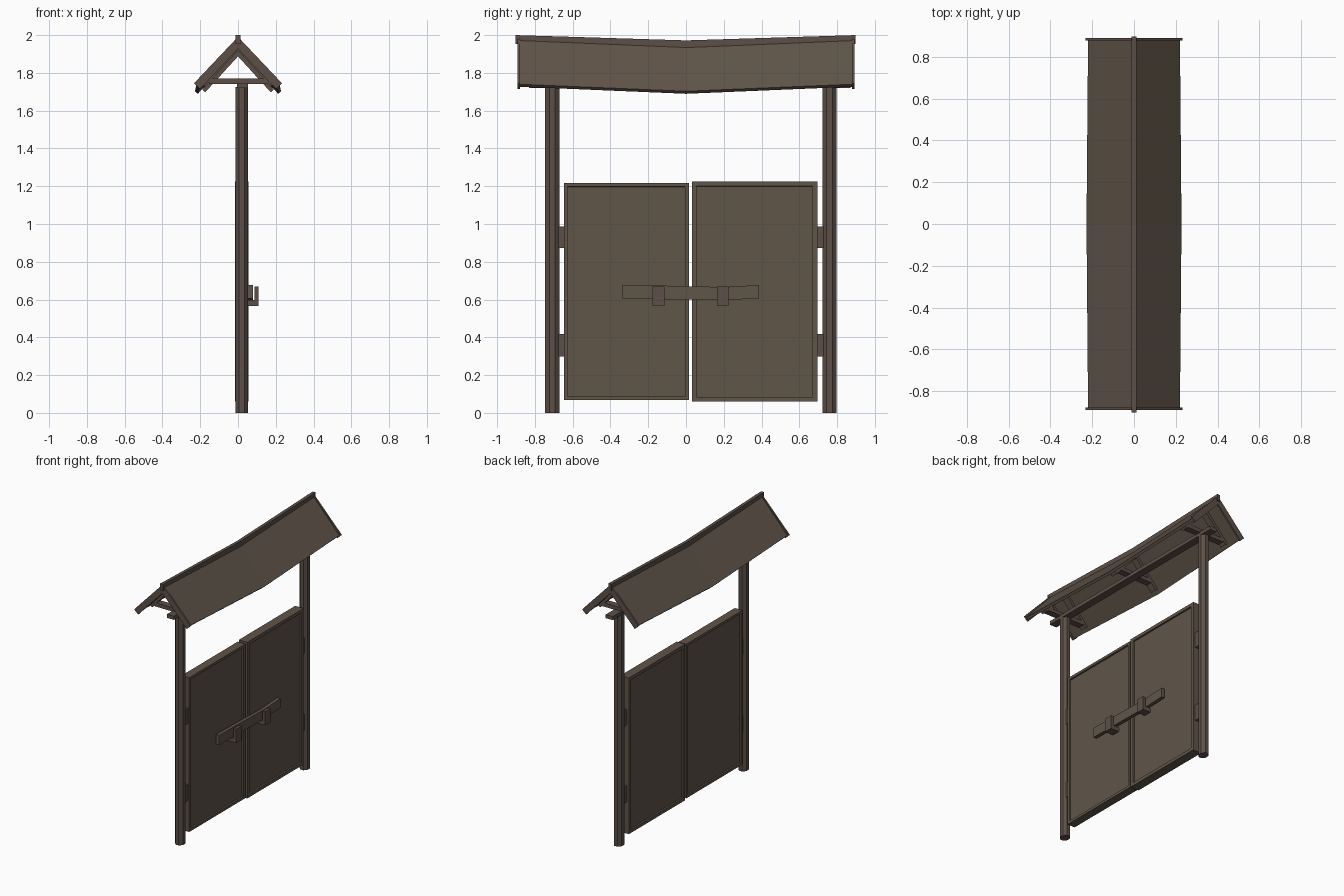
import bpy, bmesh, math
from mathutils import Vector

cube = bpy.data.objects.get("Cube")
if cube:
    bpy.data.objects.remove(cube)


def material(name, rgb):
    m = bpy.data.materials.new(name)
    m.use_nodes = True
    m.diffuse_color = (*rgb, 1)
    m.node_tree.nodes["Principled BSDF"].inputs["Base Color"].default_value = (*rgb, 1)
    return m


PLANK = material("plank brown", (0.115, 0.089, 0.066))
TIMBER = material("timber brown", (0.109, 0.080, 0.064))


def finish(name, bm, mat):
    bmesh.ops.recalc_face_normals(bm, faces=bm.faces)
    me = bpy.data.meshes.new(name)
    bm.to_mesh(me)
    bm.free()
    me.materials.append(mat)
    ob = bpy.data.objects.new(name, me)
    bpy.context.scene.collection.objects.link(ob)
    return ob


def loft(name, sections, mat):
    """Skin matching closed cross-sections and cap both ends."""
    bm = bmesh.new()
    rings = [[bm.verts.new(p) for p in s] for s in sections]
    n = len(rings[0])
    for a, b in zip(rings, rings[1:]):
        for i in range(n):
            j = (i + 1) % n
            bm.faces.new((a[i], a[j], b[j], b[i]))
    bm.faces.new(rings[0])
    bm.faces.new(rings[-1])
    return finish(name, bm, mat)


def box(name, x, y, z, mat):
    rect = lambda v: [(x[0], v, z[0]), (x[1], v, z[0]), (x[1], v, z[1]), (x[0], v, z[1])]
    return loft(name, [rect(y[0]), rect(y[1])], mat)


def sloped(side, y, top, foot_x, foot_z, thick):
    """Cross-section of a sloping board, from the ridge down to its foot."""
    d = Vector((foot_x, foot_z - top)).normalized()
    inner = Vector((d.y, -d.x)) * thick
    drop = thick / d.x
    pts = [(0, top), (foot_x, foot_z), (foot_x + inner.x, foot_z + inner.y), (0, top - drop)]
    return [(side * px, y, pz) for px, pz in pts]


# Posts: eight-sided, slightly flattened
for name, yc in (("front_post", -0.708), ("back_post", 0.76)):
    ring = [(0.02 + 0.035 * math.cos(a), yc + 0.041 * math.sin(a))
            for a in (math.pi / 8 + i * math.pi / 4 for i in range(8))]
    loft(name, [[(px, py, z) for px, py in ring] for z in (0, 1.725)], TIMBER)

# Beam across the posts, with ties on top
box("top_beam", (-0.005, 0.053), (-0.83, 0.87), (1.72, 1.747), TIMBER)
for label, y in (("front", -0.74), ("middle", 0), ("back", 0.74)):
    box(label + "_tie", (-0.15, 0.158), (y - 0.025, y + 0.025), (1.742, 1.77), TIMBER)

# Roof: sagging slopes, gable boards and rafters
SAG = 0.037
for side, label in ((1, "left"), (-1, "right")):
    loft(label + "_roof", [sloped(side, -0.88, 1.984, 0.22, 1.74, 0.02),
                           sloped(side, 0, 1.984 - SAG, 0.2275, 1.74 - SAG, 0.02),
                           sloped(side, 0.88, 1.984, 0.22, 1.74, 0.02)], PLANK)
    for end, y in (("front", -0.885), ("back", 0.885)):
        loft(f"{end}_{label}_gable_board",
             [sloped(side, y + s, 1.991, 0.233, 1.745, 0.044) for s in (-0.006, 0.006)], TIMBER)
    for end, y in (("front", -0.74), ("middle", 0), ("back", 0.74)):
        top = 1.957 - SAG * (1 - abs(y) / 0.88)
        loft(f"{end}_{label}_rafter",
             [sloped(side, y + s, top, 0.19, top - 0.208, 0.022) for s in (-0.025, 0.025)], TIMBER)

# Ridge beam following the sag
loft("ridge_beam", [[(-0.012, y, z - 0.048), (0.012, y, z - 0.048), (0.012, y, z), (-0.012, y, z)]
                    for y, z in ((-0.902, 2), (0, 1.972), (0.898, 2))], TIMBER)


# Gate leaves: a slab with a recessed panel on both faces
def leaf(name, x, y, z, rim):
    ob = box(name, x, y, z, PLANK)
    bm = bmesh.new()
    bm.from_mesh(ob.data)
    bm.normal_update()
    faces = [f for f in bm.faces if abs(f.normal.x) > 0.9]
    bmesh.ops.inset_individual(bm, faces=faces, thickness=rim, depth=0)
    bmesh.ops.inset_individual(bm, faces=faces, thickness=0.001, depth=-0.012)
    bm.to_mesh(ob.data)
    bm.free()


leaf("front_gate_leaf", (-0.013, 0.05), (-0.646, 0.015), (0.067, 1.217), 0.027)
leaf("back_gate_leaf", (-0.015, 0.055), (0.031, 0.695), (0.06, 1.224), 0.034)

# Hinges
for label, y in (("front", (-0.678, -0.64)), ("back", (0.69, 0.73))):
    for level, z in (("lower", (0.298, 0.418)), ("upper", (0.872, 0.987))):
        box(f"{label}_{level}_hinge", (0.002, 0.038), y, z, TIMBER)

# Locking bar resting in two hooked brackets
loft("locking_bar", [[(0.053, y, z), (0.079, y, z), (0.079, y, z + h), (0.053, y, z + h)]
                     for y, z, h in ((-0.336, 0.605, 0.072), (-0.14, 0.602, 0.072),
                                     (0.2, 0.598, 0.068), (0.386, 0.605, 0.072))], PLANK)
for label, y in (("front", (-0.178, -0.114)), ("back", (0.165, 0.226))):
    hook = [(0.036, 0.567), (0.109, 0.567), (0.109, 0.67), (0.087, 0.67), (0.087, 0.597), (0.036, 0.597)]
    loft(label + "_bar_bracket", [[(px, v, pz) for px, pz in hook] for v in y], TIMBER)
